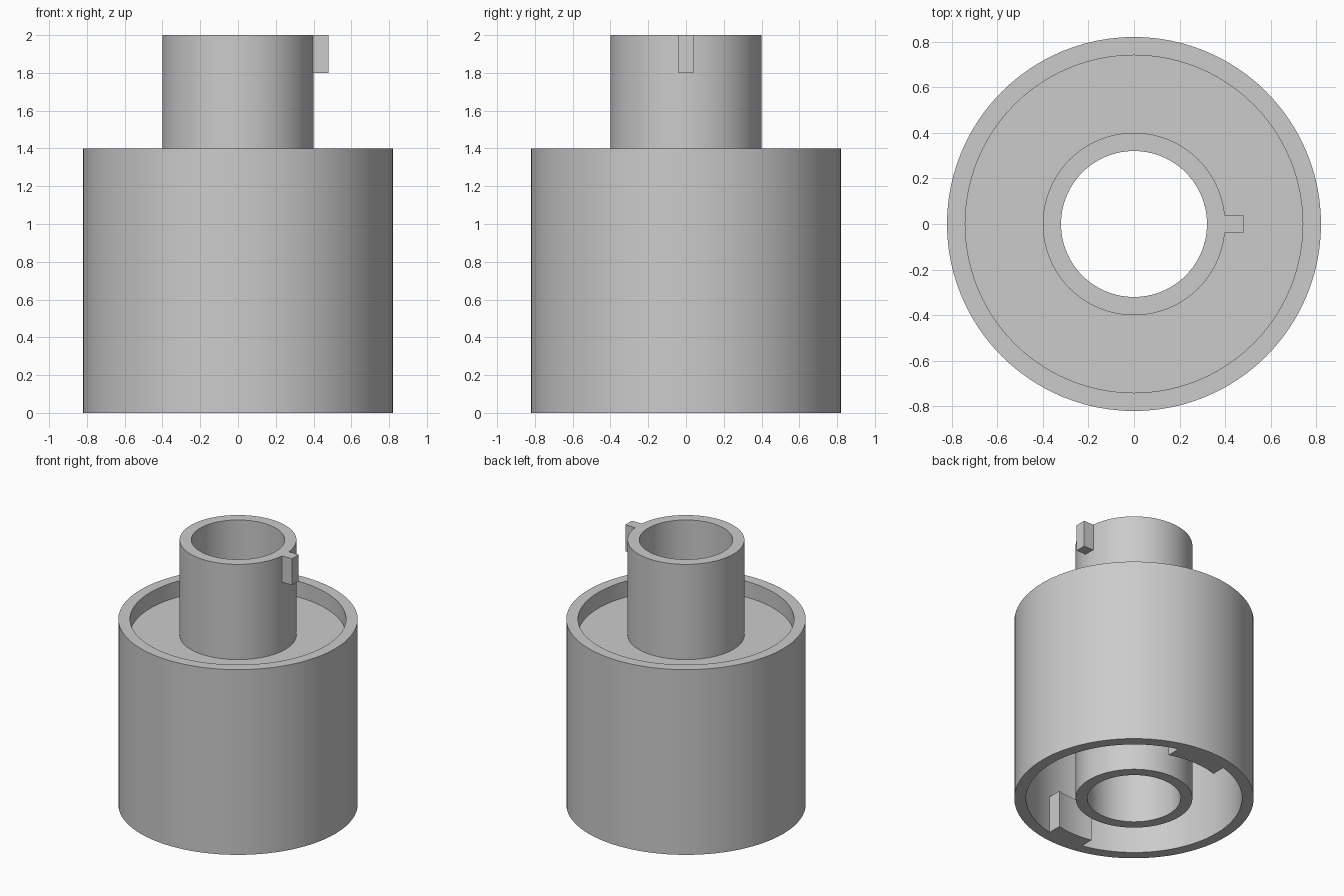
import bpy
import bmesh
import math
from mathutils import Matrix, Vector

cube = bpy.data.objects.get("Cube")
if cube:
    bpy.data.objects.remove(cube, do_unlink=True)

SEGMENTS = 96
OUTER, INNER = 0.82, 0.74        # outer wall radii
TUBE_OUT, TUBE_IN = 0.40, 0.32   # central tube radii
RIM, FLOOR, UNDER, TOP = 1.40, 1.28, 1.20, 2.0

grey = bpy.data.materials.new("light grey")
grey.use_nodes = True
colour = (0.6, 0.6, 0.6, 1)
grey.diffuse_color = colour
grey.node_tree.nodes["Principled BSDF"].inputs["Base Color"].default_value = colour


def finish(name, bm):
    bmesh.ops.recalc_face_normals(bm, faces=bm.faces)
    mesh = bpy.data.meshes.new(name)
    bm.to_mesh(mesh)
    bm.free()
    mesh.materials.append(grey)
    obj = bpy.data.objects.new(name, mesh)
    bpy.context.collection.objects.link(obj)
    bpy.ops.object.select_all(action='DESELECT')
    obj.select_set(True)
    bpy.context.view_layer.objects.active = obj
    bpy.ops.object.shade_smooth_by_angle(angle=math.radians(30))
    return obj


def lathe(name, profile):
    """Revolve a closed (radius, height) profile around z."""
    bm = bmesh.new()
    verts = [bm.verts.new((r, 0, z)) for r, z in profile]
    edges = [bm.edges.new((a, b)) for a, b in zip(verts, verts[1:] + verts[:1])]
    bmesh.ops.spin(bm, geom=verts + edges, cent=(0, 0, 0), axis=(0, 0, 1),
                   angle=math.tau, steps=SEGMENTS)
    bmesh.ops.remove_doubles(bm, verts=bm.verts, dist=0.0001)
    return finish(name, bm)


def prism(name, outline, bottom, top):
    """Extrude an (x, y) outline upward."""
    bm = bmesh.new()
    face = bm.faces.new([bm.verts.new((x, y, bottom)) for x, y in outline])
    up = bmesh.ops.extrude_face_region(bm, geom=[face])["geom"]
    bmesh.ops.translate(bm, vec=(0, 0, top - bottom),
                        verts=[v for v in up if isinstance(v, bmesh.types.BMVert)])
    return finish(name, bm)


def arc(radius, half_width, steps=12):
    """Points on a circle about +y between x = -half_width and +half_width."""
    limit = math.asin(half_width / radius)
    angles = [limit * (2 * i / steps - 1) for i in range(steps + 1)]
    return [(radius * math.sin(a), radius * math.cos(a)) for a in angles]


# Housing: outer wall, recessed floor and open central tube in one turned shape
lathe("housing", [
    (OUTER, 0), (OUTER, RIM), (INNER, RIM), (INNER, FLOOR),
    (TUBE_OUT, FLOOR), (TUBE_OUT, TOP), (TUBE_IN, TOP), (TUBE_IN, 0),
    (TUBE_OUT, 0), (TUBE_OUT, UNDER), (INNER, UNDER), (INNER, 0),
])

# Key at the top of the tube
prism("tube_key", [(0.39, -0.04), (0.48, -0.04), (0.48, 0.04), (0.39, 0.04)], 1.8, TOP)

# Locating lugs inside the lower wall, the rear one wider
for name, side, half in (("back_lug", 1, 0.20), ("front_lug", -1, 0.145)):
    outline = arc(INNER + 0.005, half) + arc(0.64, half)[::-1]
    prism(name, [(x * side, y * side) for x, y in outline], 0, 0.28)
